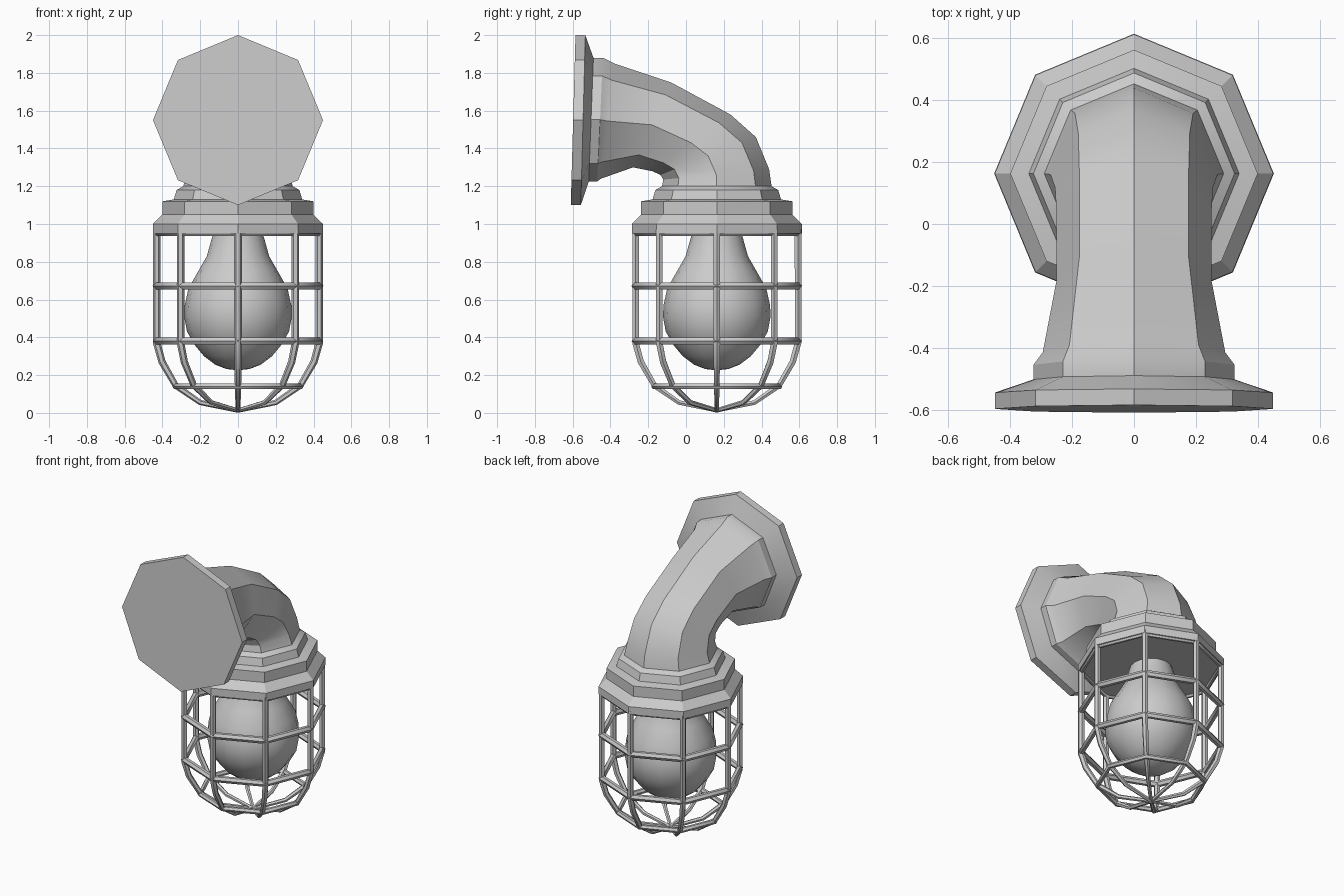
import bpy, bmesh
from math import sin, cos, pi, radians

if "Cube" in bpy.data.objects:
    bpy.data.objects.remove(bpy.data.objects["Cube"])

CY = 0.163  # y of the lamp's vertical axis


def loft(name, rings, sides, angle):
    """Skin rings given as (outer_y, outer_z, inner_y, inner_z, half_width)."""
    bm = bmesh.new()
    loops = []
    for yo, zo, yi, zi, w in rings:
        cy, cz, hy, hz = (yo + yi) / 2, (zo + zi) / 2, (yo - yi) / 2, (zo - zi) / 2
        loop = []
        for k in range(sides):
            a = 2 * pi * k / sides
            loop.append(bm.verts.new((w * sin(a), cy + hy * cos(a), cz + hz * cos(a))))
        loops.append(loop)
    for a, b in zip(loops, loops[1:]):
        for k in range(sides):
            n = (k + 1) % sides
            bm.faces.new((a[k], a[n], b[n], b[k]))
    bm.faces.new(loops[0])
    bm.faces.new(loops[-1])
    bmesh.ops.recalc_face_normals(bm, faces=bm.faces)
    return finish(name, bm, angle)


def finish(name, bm, angle):
    me = bpy.data.meshes.new(name)
    bm.to_mesh(me)
    bm.free()
    ob = bpy.data.objects.new(name, me)
    bpy.context.collection.objects.link(ob)
    select(ob)
    bpy.ops.object.shade_smooth_by_angle(angle=radians(angle))
    return ob


def select(ob):
    bpy.ops.object.select_all(action='DESELECT')
    ob.select_set(True)
    bpy.context.view_layer.objects.active = ob


def level(r, z):
    """Horizontal ring around the lamp axis."""
    return (CY + r, z, CY - r, z, r)


def bars(name, paths, cyclic):
    """Round bars along paths of (x, y, z, thickness)."""
    cu = bpy.data.curves.new(name, 'CURVE')
    cu.dimensions = '3D'
    cu.bevel_depth = 1.0
    cu.bevel_resolution = 1
    cu.use_fill_caps = True
    for path in paths:
        sp = cu.splines.new('POLY')
        sp.points.add(len(path) - 1)
        sp.use_cyclic_u = cyclic
        for p, (x, y, z, t) in zip(sp.points, path):
            p.co = (x, y, z, 1)
            p.radius = t
    ob = bpy.data.objects.new(name, cu)
    bpy.context.collection.objects.link(ob)
    select(ob)
    bpy.ops.object.convert(target='MESH')
    bpy.ops.object.shade_smooth_by_angle(angle=radians(50))


# Stepped collar, bent neck and wall flange in one eight-sided skin
collar = [level(r, z) for r, z in
          ((.45, .95), (.45, 1.0), (.40, 1.05), (.40, 1.12), (.34, 1.13), (.325, 1.18), (.29, 1.2))]
neck = [
    (.44, 1.29, -.12, 1.235, .27),
    (.37, 1.46, -.135, 1.26, .255),
    (.235, 1.58, -.18, 1.28, .25),
    (-.08, 1.75, -.28, 1.30, .25),
    (-.38, 1.85, -.45, 1.24, .295),
    (-.44, 1.88, -.47, 1.225, .325),
    (-.49, 1.88, -.515, 1.225, .325),
]
flange = [(-.533, 2.0, -.557, 1.1, .45), (-.585, 2.0, -.61, 1.1, .45)]
loft("bent_arm", collar + neck + flange, 8, 30)

# Light bulb
loft("bulb", [level(r, z) for r, z in (
    (.125, .97), (.14, .92), (.165, .83), (.205, .76), (.262, .66), (.282, .57), (.285, .51),
    (.27, .43), (.23, .36), (.18, .30), (.12, .255), (.06, .232), (.005, .226))], 16, 60)

# Protective cage: upright ribs that meet below the bulb
rib = ((.43, .97, .02), (.43, .37, .02), (.402, .27, .019), (.33, .145, .017),
       (.2, .055, .014), (.0, .013, .012))
angles = [k * pi / 4 for k in range(8)]
bars("cage_ribs", [[(r * cos(a), CY + r * sin(a), z, t) for r, z, t in rib] for a in angles], False)

# Cage hoops
hoops = ((.43, .948, .014), (.43, .672, .022), (.43, .38, .021), (.33, .14, .017))
bars("cage_hoops", [[(r * cos(a), CY + r * sin(a), z, t) for a in angles] for r, z, t in hoops], True)
